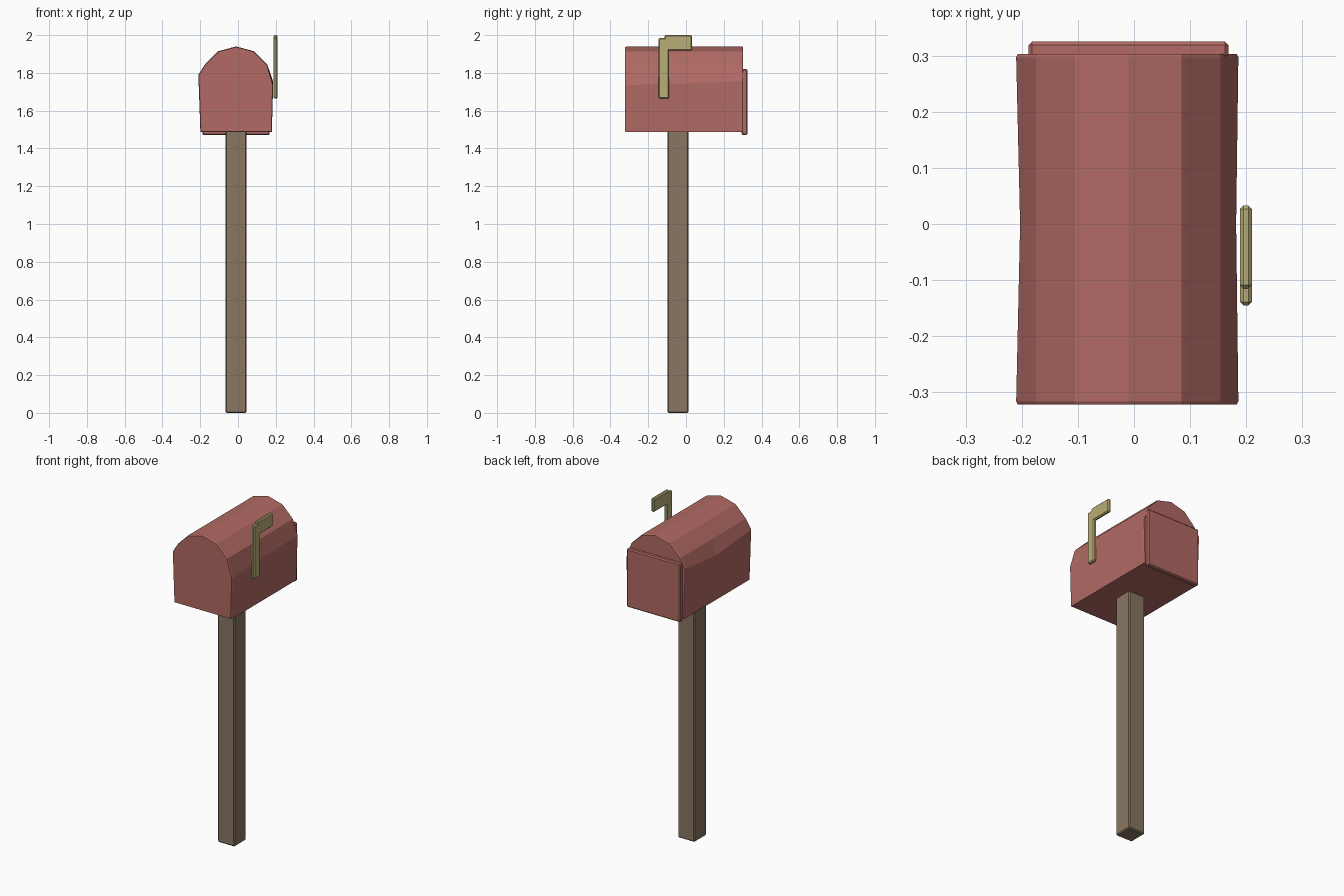
import bpy, bmesh, math

if "Cube" in bpy.data.objects:
    bpy.data.objects.remove(bpy.data.objects["Cube"])


def material(name, rgb):
    m = bpy.data.materials.new(name)
    m.diffuse_color = (*rgb, 1)
    m.use_nodes = True
    m.node_tree.nodes["Principled BSDF"].inputs["Base Color"].default_value = m.diffuse_color
    return m


red = material("faded red", (0.445, 0.144, 0.127))
wood = material("weathered wood", (0.246, 0.181, 0.119))
yellow = material("dull yellow", (0.485, 0.418, 0.181))


def finish(bm, name, mat):
    bmesh.ops.recalc_face_normals(bm, faces=bm.faces)
    me = bpy.data.meshes.new(name)
    bm.to_mesh(me)
    bm.free()
    me.materials.append(mat)
    ob = bpy.data.objects.new(name, me)
    bpy.context.collection.objects.link(ob)
    return ob


def box(name, lo, hi, mat, bevel):
    bm = bmesh.new()
    bmesh.ops.create_cube(bm, size=1)
    for v in bm.verts:
        v.co = [(a + b) / 2 + c * (b - a) for a, b, c in zip(lo, hi, v.co)]
    bmesh.ops.bevel(bm, geom=bm.edges[:], offset=bevel, segments=1, affect='EDGES')
    return finish(bm, name, mat)


# Arched mailbox body: shoulders flare slightly at both ends, ends are chamfered
CX, CZ, R, BOTTOM = -0.01, 1.75, 0.19, 1.486


def section(scale, left, right):
    pts = [(CX - R * 0.995, BOTTOM), (CX + R * 0.995, BOTTOM), right]
    pts += [(CX + R * math.cos(math.radians(a)), CZ + R * math.sin(math.radians(a)))
            for a in range(30, 180, 30)]
    pts.append(left)
    return [(CX + (x - CX) * scale, 1.71 + (z - 1.71) * scale) for x, z in pts]


stations = [
    (-0.322, section(0.985, (-0.21, 1.79), (0.186, 1.735))),
    (-0.316, section(1.0, (-0.21, 1.79), (0.186, 1.735))),
    (0.0, section(1.0, (-0.203, 1.755), (0.182, 1.745))),
    (0.297, section(1.0, (-0.21, 1.79), (0.186, 1.755))),
    (0.303, section(0.985, (-0.21, 1.79), (0.186, 1.755))),
]
bm = bmesh.new()
rings = [[bm.verts.new((x, y, z)) for x, z in pts] for y, pts in stations]
n = len(rings[0])
for a, b in zip(rings, rings[1:]):
    for i in range(n):
        j = (i + 1) % n
        bm.faces.new((a[i], a[j], b[j], b[i]))
bm.faces.new(rings[0])
bm.faces.new(rings[-1])
finish(bm, "mailbox_body", red)

# Door plate on the back end
box("door", (-0.188, 0.295, 1.47), (0.168, 0.325, 1.82), red, 0.006)

# Square post
box("post", (-0.066, -0.099, 0.0), (0.046, 0.013, 1.492), wood, 0.006)

# Flag: upright arm and pennant bar
box("flag_arm", (0.189, -0.145, 1.664), (0.21, -0.089, 1.985), yellow, 0.006)
box("flag_bar", (0.189, -0.115, 1.918), (0.21, 0.033, 2.0), yellow, 0.006)
